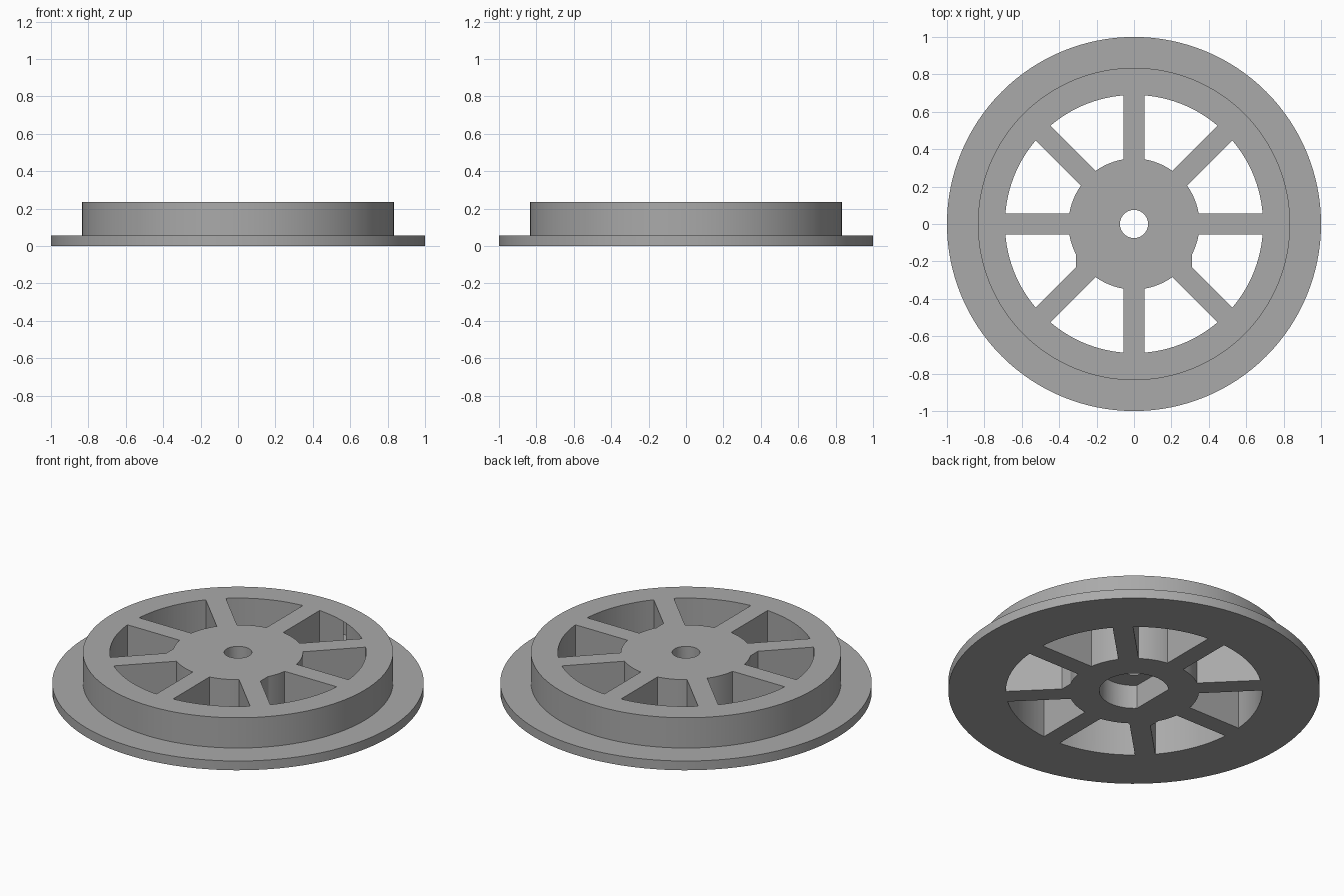
import bpy, bmesh, math

if "Cube" in bpy.data.objects:
    bpy.data.objects.remove(bpy.data.objects["Cube"], do_unlink=True)

FLANGE_R, TREAD_R, RIM_R, HUB_R, BORE_R = 1.0, 0.835, 0.69, 0.35, 0.075
FLANGE_Z, TOP_Z = 0.055, 0.235
SPOKE_HALF = 0.055
RECESS_R, RECESS_Z = 0.187, 0.142
HUB_FLAT_X = 0.31

grey = bpy.data.materials.new("plain grey")
grey.use_nodes = True
colour = (0.4, 0.4, 0.4, 1)
grey.diffuse_color = colour
grey.node_tree.nodes["Principled BSDF"].inputs["Base Color"].default_value = colour


def arc(radius, start, end, steps):
    angles = [start + (end - start) * i / steps for i in range(steps + 1)]
    return [(radius * math.cos(a), radius * math.sin(a)) for a in angles]


def circle(radius, steps=128):
    return arc(radius, 0, math.tau, steps)[:-1]


def add_object(name, bm):
    bmesh.ops.recalc_face_normals(bm, faces=bm.faces)
    mesh = bpy.data.meshes.new(name)
    bm.to_mesh(mesh)
    bm.free()
    mesh.materials.append(grey)
    obj = bpy.data.objects.new(name, mesh)
    bpy.context.collection.objects.link(obj)
    return obj


def prism(name, outline, low, high):
    bm = bmesh.new()
    face = bm.faces.new([bm.verts.new((x, y, low)) for x, y in outline])
    top = bmesh.ops.extrude_face_region(bm, geom=[face])["geom"]
    verts = [v for v in top if isinstance(v, bmesh.types.BMVert)]
    bmesh.ops.translate(bm, verts=verts, vec=(0, 0, high - low))
    return add_object(name, bm)


def window_outline(index):
    """Opening between two neighbouring spokes, narrowed by the hub flats."""
    base = index * math.pi / 4
    a_in = math.asin(SPOKE_HALF / HUB_R)
    a_out = math.asin(SPOKE_HALF / RIM_R)
    outer = arc(RIM_R, base + a_out, base + math.pi / 4 - a_out, 16)
    start, end = base + math.pi / 4 - a_in, base + a_in
    if index not in (4, 7):
        return outer + arc(HUB_R, start, end, 12)
    # the hub has a short straight side beside the two lower diagonal spokes
    side = -1 if index == 4 else 1
    flat = math.acos(HUB_FLAT_X / HUB_R)
    corner = (side * HUB_FLAT_X, -HUB_FLAT_X + SPOKE_HALF * math.sqrt(2))
    if index == 4:
        return outer + [corner] + arc(HUB_R, math.pi + flat, end, 12)
    return outer + arc(HUB_R, start, math.tau - flat, 12) + [corner]


# Wheel body: flange and tread as one lathed profile
bm = bmesh.new()
profile = [(0, 0), (FLANGE_R, 0), (FLANGE_R, FLANGE_Z),
           (TREAD_R, FLANGE_Z), (TREAD_R, TOP_Z), (0, TOP_Z)]
verts = [bm.verts.new((r, 0, z)) for r, z in profile]
edges = [bm.edges.new(pair) for pair in zip(verts, verts[1:])]
bmesh.ops.spin(bm, geom=verts + edges, cent=(0, 0, 0), axis=(0, 0, 1),
               angle=math.tau, steps=128)
bmesh.ops.remove_doubles(bm, verts=bm.verts, dist=0.0001)
wheel = add_object("flanged_wheel", bm)

# Cutters: eight windows, the axle bore and the D-shaped recess underneath
cutters = [prism("window_cutter", window_outline(i), -0.1, 0.4) for i in range(8)]
cutters.append(prism("bore_cutter", circle(BORE_R, 64), -0.1, 0.4))
cutters.append(prism("recess_cutter",
                     arc(RECESS_R, -0.75 * math.pi, 0.75 * math.pi, 64),
                     -0.1, RECESS_Z))

bpy.ops.object.select_all(action="DESELECT")
wheel.select_set(True)
bpy.context.view_layer.objects.active = wheel
for cutter in cutters:
    cutter.hide_render = True
    cut = wheel.modifiers.new("cut", "BOOLEAN")
    cut.operation, cut.solver, cut.object = "DIFFERENCE", "EXACT", cutter
    bpy.ops.object.modifier_apply(modifier=cut.name)
    bpy.data.objects.remove(cutter, do_unlink=True)

bpy.ops.object.shade_smooth_by_angle(angle=math.radians(30))
